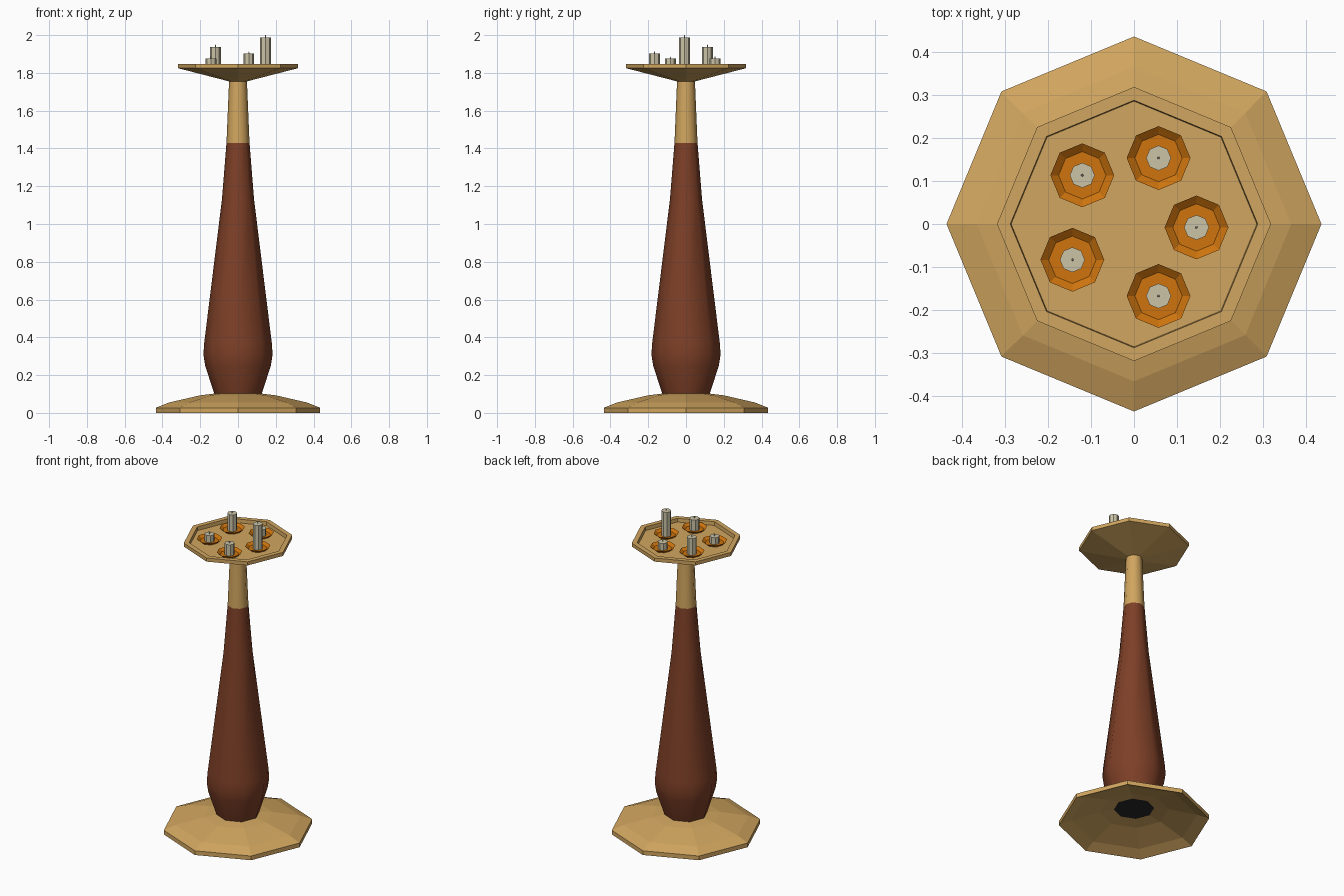
import bpy, math

if "Cube" in bpy.data.objects:
    bpy.data.objects.remove(bpy.data.objects["Cube"])


def mat(name, rgb):
    m = bpy.data.materials.new(name)
    m.diffuse_color = (*rgb, 1)
    m.use_nodes = True
    m.node_tree.nodes["Principled BSDF"].inputs["Base Color"].default_value = m.diffuse_color
    return m


GOLD = mat("pale gold", (0.64, 0.38, 0.115))
BROWN = mat("red brown wood", (0.205, 0.05, 0.02))
ORANGE = mat("amber", (0.62, 0.175, 0.004))
WAX = mat("candle wax", (0.60, 0.55, 0.39))
DARK = mat("dark underside", (0.02, 0.02, 0.02))


def lathe(name, profile, material, at=(0, 0, 0), sides=8, smooth=False):
    """Spin (radius, z) points, outside from bottom to top; radius 0 closes the shape."""
    verts, rings, faces = [], [], []
    for r, z in profile:
        n = 1 if r == 0 else sides
        rings.append([len(verts) + i for i in range(n)])
        for i in range(n):
            a = 2 * math.pi * i / sides
            verts.append((r * math.cos(a), r * math.sin(a), z))
    for lo, hi in zip(rings, rings[1:]):
        for i in range(sides):
            j = (i + 1) % sides
            f = [lo[i % len(lo)], lo[j % len(lo)], hi[j % len(hi)], hi[i % len(hi)]]
            f = list(dict.fromkeys(f))
            if len(f) > 2:
                faces.append(f)
    me = bpy.data.meshes.new(name)
    me.from_pydata(verts, [], faces)
    me.materials.append(material)
    me.polygons.foreach_set("use_smooth", [smooth] * len(me.polygons))
    me.update()
    ob = bpy.data.objects.new(name, me)
    ob.location = at
    bpy.context.collection.objects.link(ob)
    return ob


# Domed foot, hollow underneath, with a dark plug in the centre
lathe("foot", [(0.117, 0.088), (0.2, 0.075), (0.365, 0.03), (0.435, 0), (0.435, 0.027),
               (0.365, 0.055), (0.2, 0.093), (0.12, 0.103)], GOLD)
lathe("foot_plug", [(0, 0.088), (0.118, 0.088), (0.118, 0.096), (0, 0.096)], DARK)

# Turned wooden stem and gold neck
lathe("stem", [(0.124, 0.097), (0.174, 0.25), (0.183, 0.31), (0.179, 0.37),
               (0.085, 1.13), (0.061, 1.43)], BROWN, smooth=True)
lathe("neck", [(0.061, 1.43), (0.047, 1.765)], GOLD, smooth=True)

# Shallow tray with a raised rim
lathe("tray", [(0, 1.755), (0.047, 1.755), (0.318, 1.825), (0.318, 1.848),
               (0.287, 1.848), (0.285, 1.825), (0, 1.825)], GOLD)

# Candles in amber dishes: x, y, height of wax top
CANDLES = [(0.145, -0.008, 1.988), (0.057, 0.153, 1.875), (-0.12, 0.113, 1.938),
           (-0.143, -0.083, 1.875), (0.057, -0.167, 1.902)]
for k, (x, y, top) in enumerate(CANDLES, 1):
    lathe(f"dish_{k}", [(0, 1.8255), (0.05, 1.8255), (0.074, 1.846), (0.064, 1.838),
                        (0.055, 1.831), (0, 1.831)], ORANGE, (x, y, 0))
    lathe(f"candle_{k}", [(0, 1.831), (0.029, 1.831), (0.029, top), (0, top)],
          WAX, (x, y, 0))
    lathe(f"wick_{k}", [(0.003, top), (0.002, top + 0.012), (0, top + 0.012)],
          WAX, (x, y, 0), sides=5)
